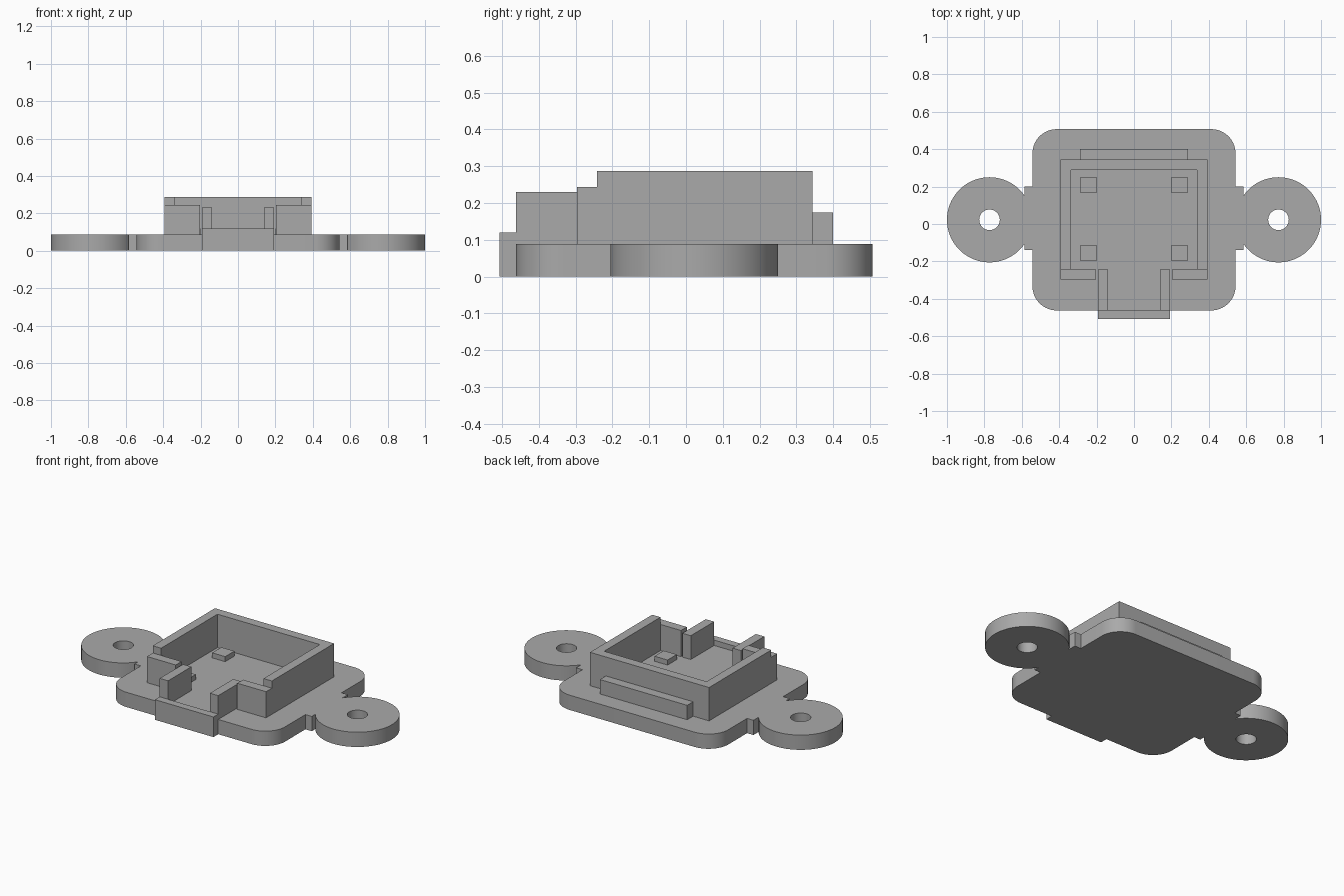
import bpy, bmesh, math

cube = bpy.data.objects.get("Cube")
if cube:
    bpy.data.objects.remove(cube, do_unlink=True)

GREY = (0.4, 0.4, 0.4, 1)
mat = bpy.data.materials.new("plain_grey")
mat.use_nodes = True
mat.diffuse_color = GREY
mat.node_tree.nodes["Principled BSDF"].inputs["Base Color"].default_value = GREY

BASE = 0.088          # top of the base plate
SINK = BASE - 0.02    # upper parts reach into the plate


def prism(name, outline, z0, z1):
    """Extrude a flat outline from z0 up to z1."""
    bm = bmesh.new()
    face = bm.faces.new([bm.verts.new((x, y, z0)) for x, y in outline])
    top = bmesh.ops.extrude_face_region(bm, geom=[face])["geom"]
    bmesh.ops.translate(bm, vec=(0, 0, z1 - z0),
                        verts=[v for v in top if isinstance(v, bmesh.types.BMVert)])
    bmesh.ops.recalc_face_normals(bm, faces=bm.faces)
    mesh = bpy.data.meshes.new(name)
    bm.to_mesh(mesh)
    bm.free()
    mesh.materials.append(mat)
    obj = bpy.data.objects.new(name, mesh)
    bpy.context.collection.objects.link(obj)
    return obj


def box(name, x0, x1, y0, y1, z0, z1):
    return prism(name, [(x0, y0), (x1, y0), (x1, y1), (x0, y1)], z0, z1)


def arc(cx, cy, r, start, sweep, steps):
    return [(cx + r * math.cos(math.radians(start + sweep * i / steps)),
             cy + r * math.sin(math.radians(start + sweep * i / steps)))
            for i in range(steps + 1)]


def circle(cx, cy, r, steps):
    return arc(cx, cy, r, 0, 360, steps)[:-1]


def combine(target, other, operation):
    """Apply a boolean and remove the helper."""
    other.hide_render = True
    mod = target.modifiers.new("combine", 'BOOLEAN')
    mod.operation, mod.solver, mod.object = operation, 'EXACT', other
    bpy.context.view_layer.objects.active = target
    bpy.ops.object.modifier_apply(modifier=mod.name)
    bpy.data.objects.remove(other, do_unlink=True)


# Base plate with rounded corners
HX, Y0, Y1, R = 0.543, -0.462, 0.507, 0.13
corners = [(HX - R, Y1 - R), (R - HX, Y1 - R), (R - HX, Y0 + R), (HX - R, Y0 + R)]
outline = [p for i, (x, y) in enumerate(corners) for p in arc(x, y, R, 90 * i, 90, 16)]
plate = prism("base_plate", outline, 0, BASE)

# Necks and round mounting ears, then their screw holes
combine(plate, box("necks", -0.585, 0.585, -0.14, 0.2, 0, BASE), 'UNION')
for s in (-1, 1):
    combine(plate, prism("ear", circle(s * 0.7725, 0.0225, 0.2275, 96), 0, BASE), 'UNION')
for s in (-1, 1):
    combine(plate, prism("hole", circle(s * 0.7725, 0.0225, 0.055, 48), -0.1, 0.2), 'DIFFERENCE')

# Tray wall, open to the front
OX, IX, FRONT = 0.393, 0.338, -0.242
prism("tray_wall", [(-OX, FRONT), (-IX, FRONT), (-IX, 0.289), (IX, 0.289),
                    (IX, FRONT), (OX, FRONT), (OX, 0.344), (-OX, 0.344)], SINK, 0.287)

# Ledge behind the tray and lip at the front of the plate
box("back_ledge", -0.288, 0.288, 0.34, 0.4, SINK, 0.174)
box("front_lip", -0.193, 0.193, -0.507, Y0, 0, 0.12)

# Mirrored front walls, guide ribs and support pegs
for side, s in (("right", -1), ("left", 1)):
    def pair(name, x0, x1, *rest):
        box(f"{name}_{side}", *sorted((s * x0, s * x1)), *rest)
    pair("front_wall", 0.203, OX, -0.297, FRONT, SINK, 0.244)
    pair("guide_rib", 0.138, 0.193, Y0, FRONT, SINK, 0.23)
    pair("front_peg", 0.2, 0.286, -0.199, -0.112, SINK, 0.118)
    pair("back_peg", 0.2, 0.286, 0.165, 0.252, SINK, 0.118)

# Smooth the round edges only
bpy.ops.object.select_all(action='DESELECT')
plate.select_set(True)
bpy.context.view_layer.objects.active = plate
bpy.ops.object.shade_smooth_by_angle(angle=math.radians(30))
